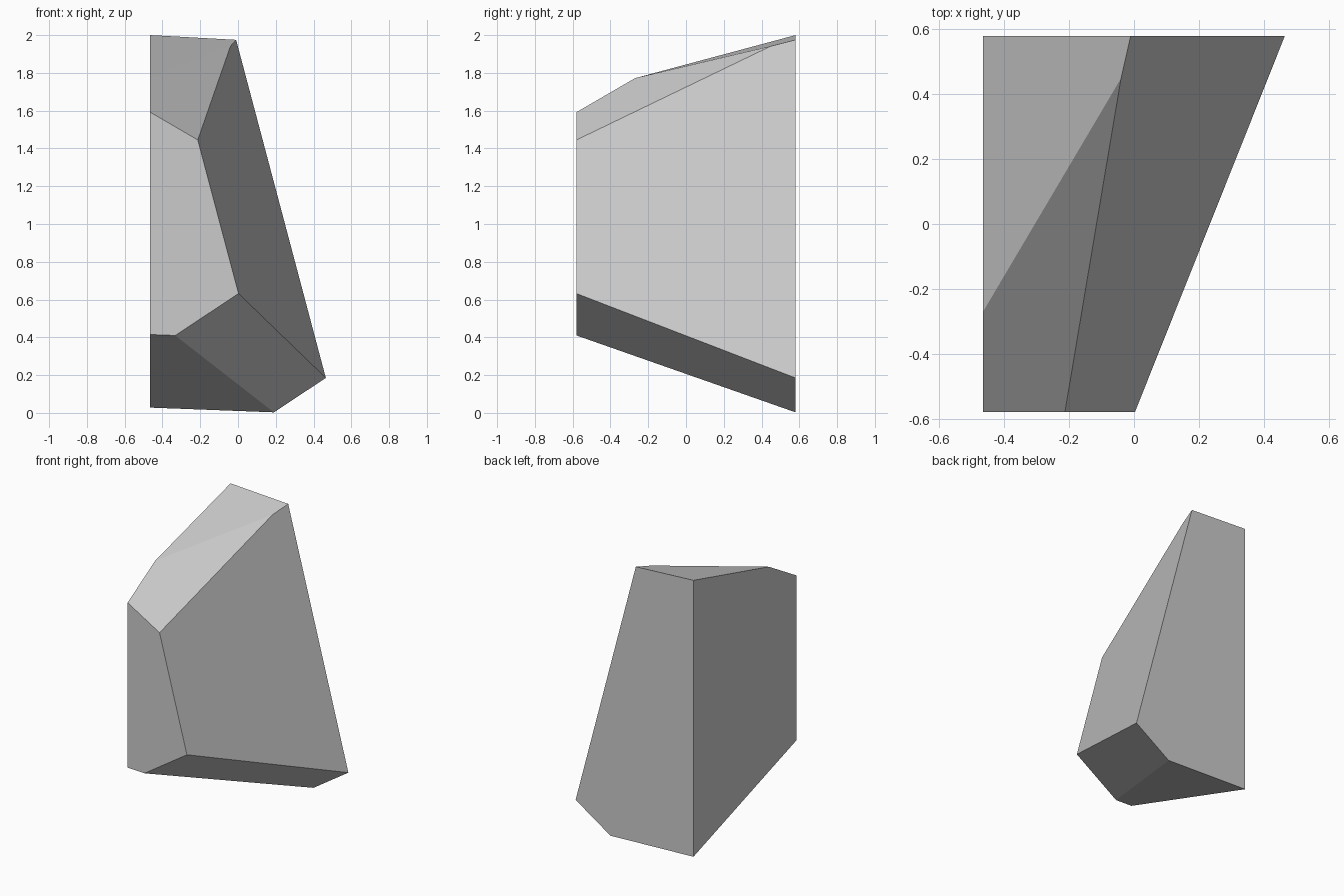
import bpy
import bmesh
from mathutils import Vector

# Remove the default object only
default_cube = bpy.data.objects.get("Cube")
if default_cube:
    bpy.data.objects.remove(default_cube, do_unlink=True)

# Overall block size
LEFT, RIGHT = -0.465, 0.465
FRONT, BACK = -0.58, 0.58
HEIGHT = 2.0


def on_front(x, z):
    return Vector((x, FRONT, z))


def on_back(x, z):
    return Vector((x, BACK, z))


# Corners the chipped faces pass through
front_top_left = on_front(LEFT, 1.592)
front_top_right = on_front(-0.213, 1.445)
front_knee = on_front(0.0, 0.63)
front_low_left = on_front(LEFT, 0.415)
back_top_left = on_back(LEFT, HEIGHT)
back_top_right = on_back(-0.01, 1.975)
back_knee = on_back(RIGHT, 0.185)
back_foot = on_back(0.19, 0.003)
back_low_left = on_back(LEFT, 0.028)
ridge_left = Vector((LEFT, -0.27, 1.772))

# Each chipped face is a plane through three corners
chips = [
    (front_top_right, back_top_right, back_knee),    # slanted side
    (front_knee, back_knee, back_foot),              # lower side bevel
    (front_low_left, back_low_left, back_foot),      # underside
    (back_top_left, back_top_right, ridge_left),     # top
    (front_top_left, front_top_right, ridge_left),   # front top bevel
]


def chip_off(bm, corners, inside):
    """Slice away everything on the outer side of a plane and cap the cut."""
    a, b, c = corners
    normal = (b - a).cross(c - a).normalized()
    if normal.dot(inside - a) > 0:
        normal.negate()
    geom = bm.verts[:] + bm.edges[:] + bm.faces[:]
    cut = bmesh.ops.bisect_plane(bm, geom=geom, dist=0.00001, plane_co=a,
                                 plane_no=normal, clear_outer=True)
    rim = [e for e in cut["geom_cut"] if isinstance(e, bmesh.types.BMEdge)]
    bmesh.ops.contextual_create(bm, geom=rim)


# Rough block, a little oversized above, below and on the slanted side
bm = bmesh.new()
bmesh.ops.create_cube(bm, size=1.0)
for v in bm.verts:
    v.co.x = LEFT if v.co.x < 0 else RIGHT + 0.3
    v.co.y = FRONT if v.co.y < 0 else BACK
    v.co.z = -0.3 if v.co.z < 0 else HEIGHT + 0.3

# Chip the block into the rock
for corners in chips:
    chip_off(bm, corners, Vector((-0.25, 0.0, 1.0)))
bmesh.ops.remove_doubles(bm, verts=bm.verts[:], dist=0.001)
bmesh.ops.recalc_face_normals(bm, faces=bm.faces[:])

mesh = bpy.data.meshes.new("rock")
bm.to_mesh(mesh)
bm.free()
rock = bpy.data.objects.new("rock", mesh)
bpy.context.collection.objects.link(rock)

# Plain stone colour
stone = bpy.data.materials.new("stone grey")
stone.use_nodes = True
colour = (0.6, 0.6, 0.6, 1.0)
stone.diffuse_color = colour
stone.node_tree.nodes["Principled BSDF"].inputs["Base Color"].default_value = colour
mesh.materials.append(stone)
